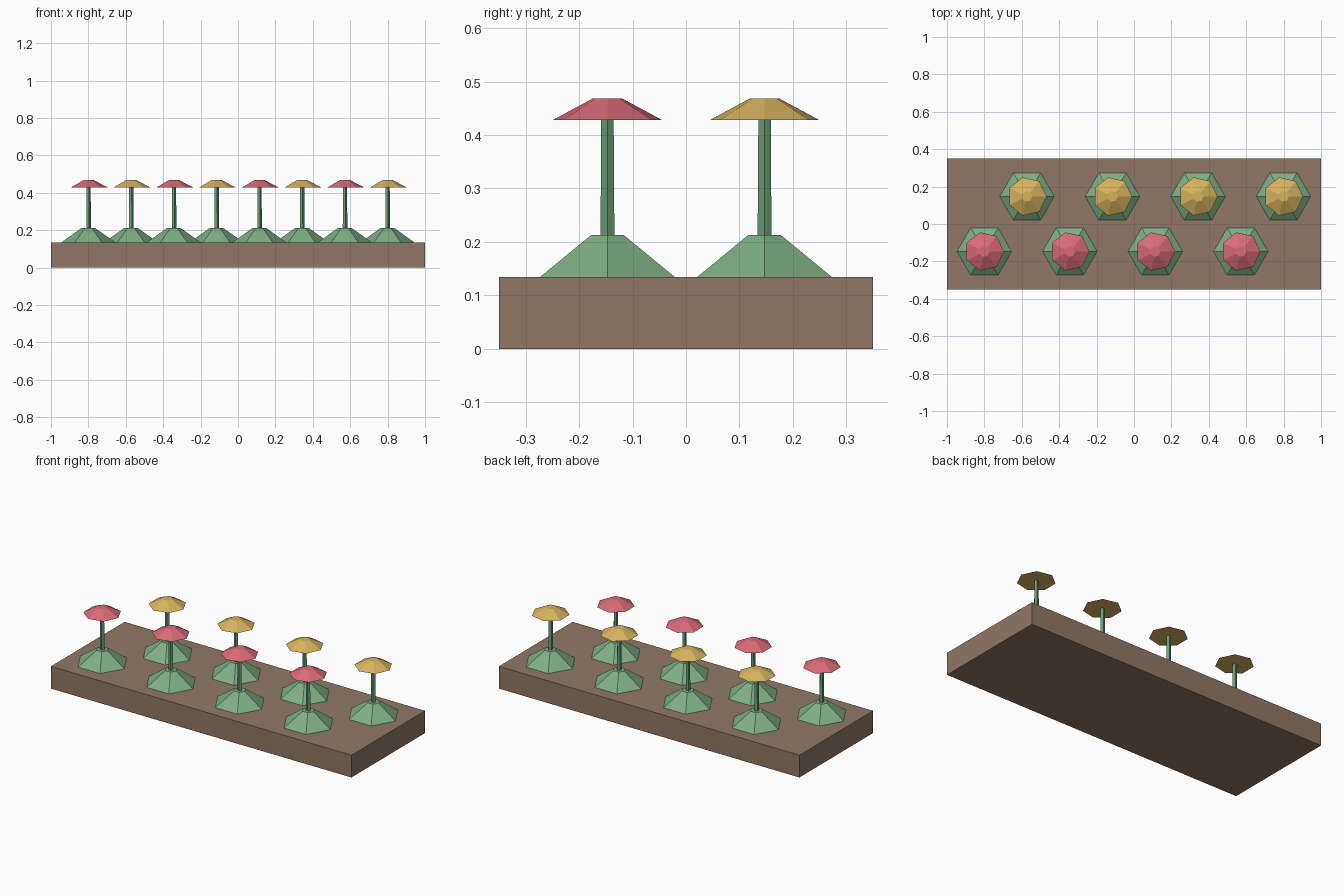
import bpy
import math

cube = bpy.data.objects.get("Cube")
if cube:
    bpy.data.objects.remove(cube, do_unlink=True)


def make_material(name, rgb):
    mat = bpy.data.materials.new(name)
    mat.use_nodes = True
    colour = (*rgb, 1.0)
    mat.diffuse_color = colour
    mat.node_tree.nodes["Principled BSDF"].inputs["Base Color"].default_value = colour
    return mat


soil = make_material("soil brown", (0.28, 0.19, 0.135))
leaf = make_material("leaf green", (0.21, 0.43, 0.235))
stalk = make_material("stalk green", (0.15, 0.34, 0.19))
pink = make_material("petal pink", (0.69, 0.145, 0.185))
yellow = make_material("petal yellow", (0.68, 0.45, 0.11))


def frustum(name, sides, r_bottom, r_top, z_bottom, z_top, x, y, mat):
    """Flat-faced tapered prism with one corner pointing along +x."""
    bpy.ops.mesh.primitive_cone_add(
        vertices=sides, radius1=r_bottom, radius2=r_top, depth=z_top - z_bottom,
        location=(x, y, (z_bottom + z_top) / 2))
    obj = bpy.context.object
    # turn the mesh so its first corner lies on +x
    first = obj.data.vertices[0].co
    obj.rotation_euler.z = -math.atan2(first.y, first.x)
    obj.name = name
    obj.data.materials.append(mat)
    return obj


# Planting bed
BED_TOP = 0.134
bpy.ops.mesh.primitive_cube_add(size=1, location=(0, 0, BED_TOP / 2))
bed = bpy.context.object
bed.name = "planting_bed"
bed.scale = (2.0, 0.7, BED_TOP)
bed.data.materials.append(soil)

# Two staggered rows of flowers
SPACING = 0.457
rows = (("front", -0.8, -0.147, pink), ("back", -0.572, 0.147, yellow))
for row, start, y, petal in rows:
    for i in range(4):
        x = start + i * SPACING
        tag = f"{row}_{i + 1}"
        frustum(f"leaf_mound_{tag}", 6, 0.146, 0.035, BED_TOP, 0.213, x, y, leaf)
        frustum(f"stem_{tag}", 5, 0.0142, 0.0122, BED_TOP, 0.43, x, y, stalk)
        frustum(f"flower_head_{tag}", 7, 0.105, 0.029, 0.428, 0.468, x, y, petal)
